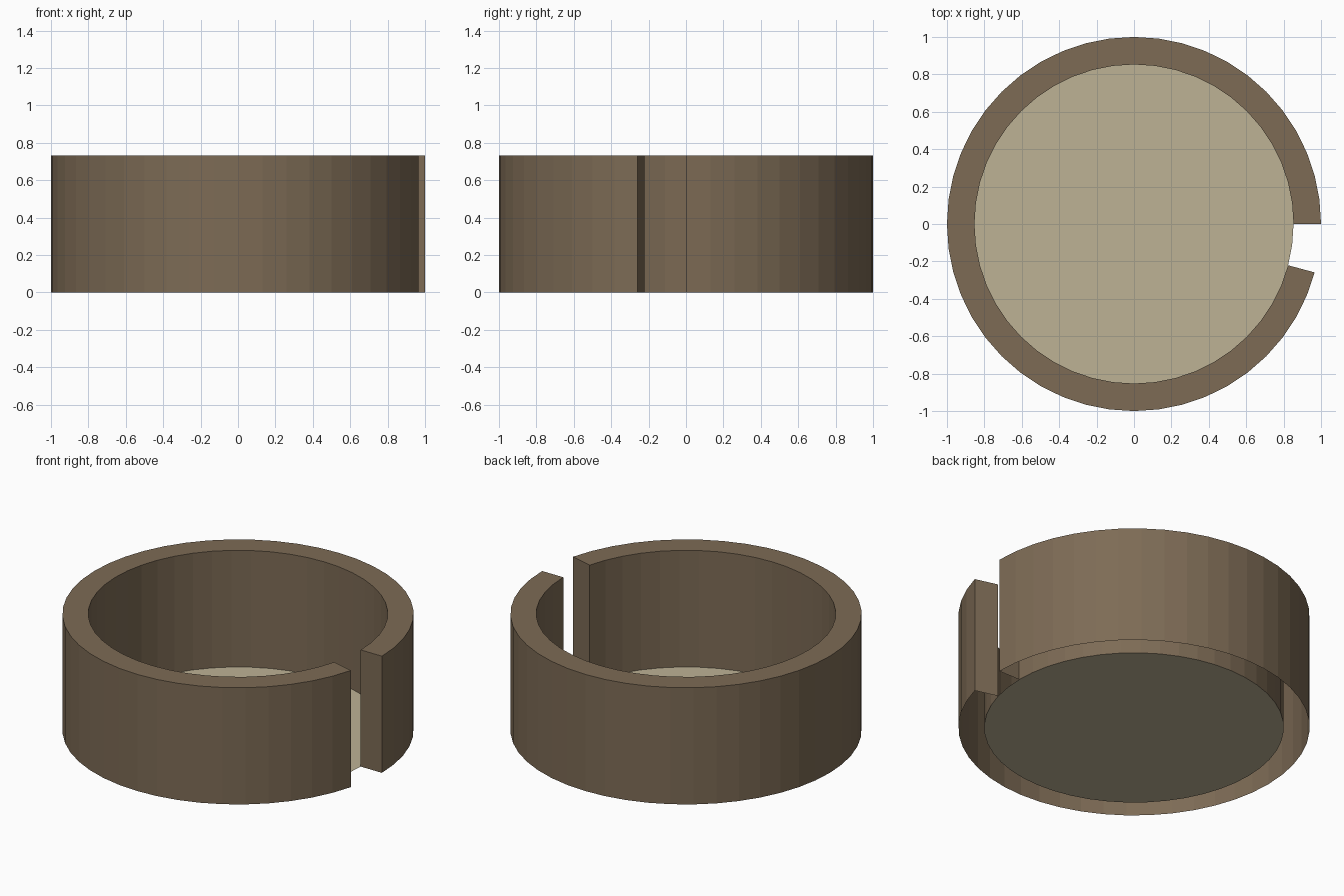
import bpy, bmesh
from math import radians, cos, sin

if "Cube" in bpy.data.objects:
    bpy.data.objects.remove(bpy.data.objects["Cube"])

R_OUT, R_IN, HEIGHT = 1.0, 0.853, 0.733
STEP, STEPS = radians(7.5), 46          # 345 degree sweep leaves a 15 degree slot


def finish(name, bm, color):
    mesh = bpy.data.meshes.new(name)
    bm.to_mesh(mesh)
    bm.free()
    obj = bpy.data.objects.new(name, mesh)
    bpy.context.collection.objects.link(obj)
    mat = bpy.data.materials.new(name + "_material")
    mat.diffuse_color = (*color, 1)
    mat.use_nodes = True
    mat.node_tree.nodes["Principled BSDF"].inputs["Base Color"].default_value = mat.diffuse_color
    mesh.materials.append(mat)
    return obj


# Slotted wall: a hollow channel, open underneath, swept around the axis
profile = [(R_OUT, 0), (R_OUT, HEIGHT), (R_IN, HEIGHT), (R_IN, 0)]
bm = bmesh.new()
rings = [[bm.verts.new((r * cos(i * STEP), r * sin(i * STEP), z)) for r, z in profile]
         for i in range(STEPS + 1)]
for a, b in zip(rings, rings[1:]):
    for k in range(3):
        bm.faces.new((a[k], b[k], b[k + 1], a[k + 1]))
# Closed ends at the slot
bm.faces.new(rings[0])
bm.faces.new(rings[-1][::-1])
finish("slotted_wall", bm, (0.205, 0.147, 0.091))

# Thin floor disc inside the wall
bm = bmesh.new()
bmesh.ops.create_circle(bm, cap_ends=True, segments=48, radius=R_IN)
for f in bm.faces:
    f.normal_update()
    if f.normal.z < 0:
        f.normal_flip()
finish("floor_disc", bm, (0.508, 0.445, 0.30))
